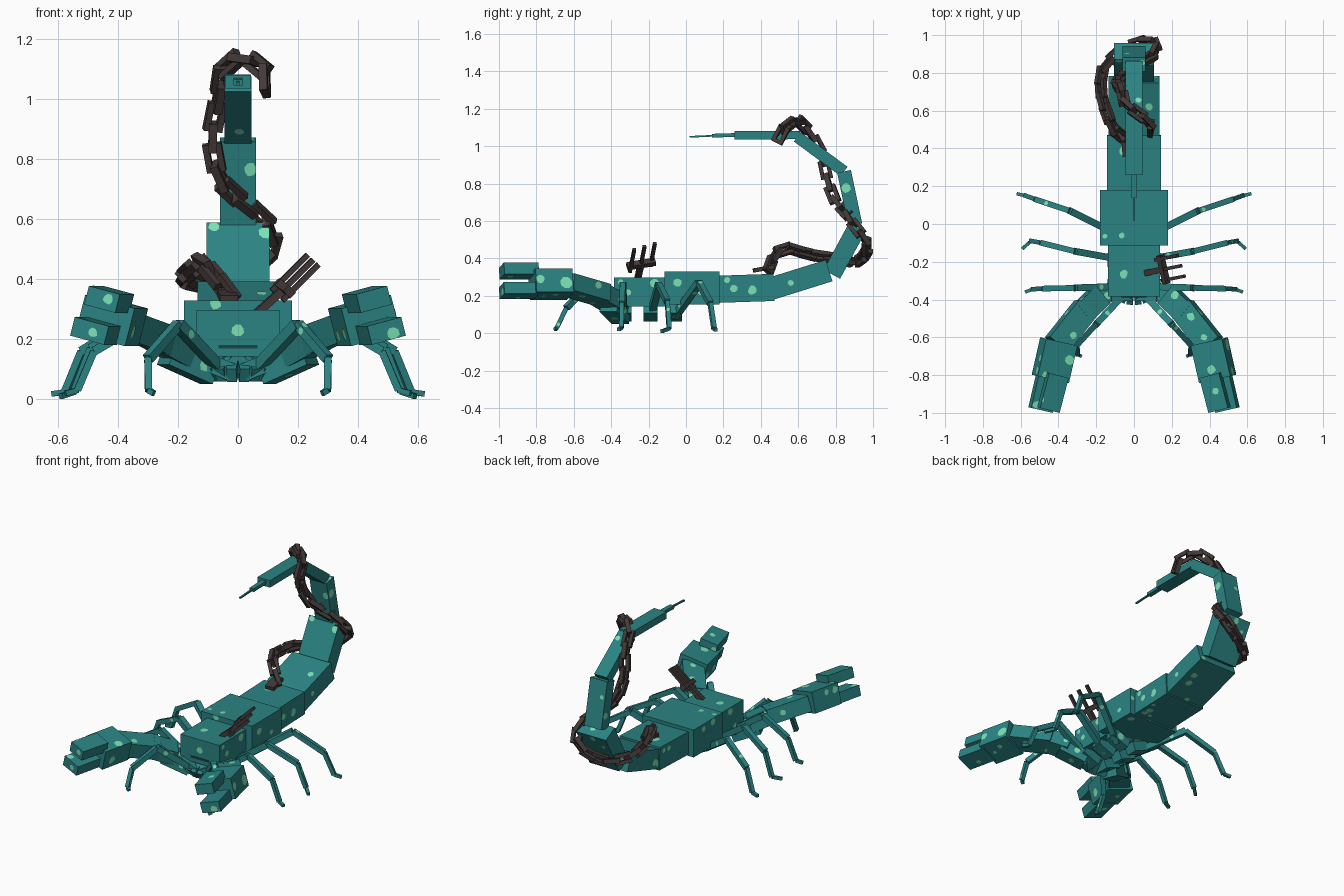
import bpy, math, random
from mathutils import Vector, Matrix

if "Cube" in bpy.data.objects:
    bpy.data.objects.remove(bpy.data.objects["Cube"])

random.seed(11)


def material(name, rgb):
    m = bpy.data.materials.new(name)
    m.diffuse_color = (*rgb, 1)
    m.use_nodes = True
    m.node_tree.nodes["Principled BSDF"].inputs["Base Color"].default_value = m.diffuse_color
    return m


TEAL = material("teal_shell", (0.024, 0.228, 0.228))
SPOT = material("pale_green_spot", (0.20, 0.75, 0.45))
IRON = material("dark_iron", (0.056, 0.041, 0.040))
DARK = material("dark_teal", (0.008, 0.06, 0.06))

# Main speckles per part: (facing axis, the two other coordinates, radius)
MARKS = {
    "head": [("-y", 0, .23, .021), ("z", -.055, -.265, .023), ("x", -.17, .265, .024),
             ("x", -.31, .22, .018), ("x", -.35, .275, .014)],
    "thorax": [("-y", -.075, .317, .018), ("z", -.065, -.06, .016), ("z", -.155, -.065, .014),
               ("x", -.045, .272, .022), ("x", .08, .22, .016)],
    "tail_segment_1": [("z", -.05, .385, .03), ("x", .255, .24, .02), ("x", .355, .23, .024),
                       ("x", .22, .285, .016)],
    "tail_segment_2": [("x", .56, .27, .016), ("z", .08, .62, .02)],
    "tail_segment_3": [("-y", .092, .555, .022), ("-y", -.08, .575, .02), ("x", .92, .53, .014)],
    "tail_segment_4": [("-y", .042, .765, .024), ("x", .855, .775, .025)],
    "right_palm": [("x", -.78, .29, .024), ("x", -.64, .27, .032), ("z", .41, -.77, .024)],
    "left_palm": [("z", -.34, -.72, .026), ("z", -.47, -.8, .018)],
    "right_arm_upper": [("-y", .28, .2, .026), ("z", .37, -.6, .018), ("z", .3, -.49, .022)],
    "left_arm_upper": [("z", -.32, -.59, .02)],
    "right_arm_base": [("-y", .24, .15, .018)],
    "left_arm_base": [("-y", -.11, .115, .02)],
    "right_lower_finger": [("-y", .515, .22, .022), ("z", .54, -.81, .016)],
    "left_upper_finger": [("z", -.49, -.93, .016)],
}


def frame(p, q, up):
    """Matrix at the middle of p-q, local y along p-q, local z near up."""
    y = (q - p).normalized()
    x = y.cross(Vector(up)).normalized()
    m = Matrix((x, y, x.cross(y))).transposed().to_4x4()
    m.translation = (p + q) / 2
    return m


def finish(name, verts, faces, mats, index=None):
    me = bpy.data.meshes.new(name)
    me.from_pydata([tuple(v) for v in verts], [], faces)
    for m in mats:
        me.materials.append(m)
    for f, i in zip(me.polygons, index or []):
        f.material_index = i
    ob = bpy.data.objects.new(name, me)
    bpy.context.collection.objects.link(ob)
    return ob


def add_box(verts, faces, m, size, centre=(0, 0, 0)):
    b = len(verts)
    for x in (-.5, .5):
        for y in (-.5, .5):
            for z in (-.5, .5):
                verts.append(m @ (Vector(centre) + Vector((x * size[0], y * size[1], z * size[2]))))
    faces += [[b + i for i in f] for f in ((0, 1, 3, 2), (4, 6, 7, 5), (0, 4, 5, 1),
                                           (2, 3, 7, 6), (0, 2, 6, 4), (1, 5, 7, 3))]


def add_spot(verts, faces, m, size, axis, side, ca, cb, r):
    """Thin ragged octagon lying on one box face, kept inside its edges."""
    a, b = (axis + 1) % 3, (axis + 2) % 3
    base = len(verts)
    for k in range(8):
        t = side * math.tau * (k + .5) / 8
        rr = r * random.uniform(.85, 1.15)
        v = Vector((0, 0, 0))
        v[axis] = side * (size[axis] / 2 + .0015)
        v[a] = max(-size[a] / 2, min(size[a] / 2, ca + rr * math.cos(t)))
        v[b] = max(-size[b] / 2, min(size[b] / 2, cb + rr * math.sin(t)))
        verts.append(m @ v)
    faces.append(list(range(base, base + 8)))


def bar(name, p, q, w, h, up=(0, 0, 1), mat=TEAL, spots=0.0):
    """Box from p to q; spots is the number of random speckles per 0.01 square units."""
    p, q = Vector(p), Vector(q)
    m = frame(p, q, up)
    size = Vector((w, (q - p).length, h))
    verts, faces = [], []
    add_box(verts, faces, m, size)
    rot, inv = m.to_3x3(), m.inverted()
    taken = set()
    # placed speckles, projected along their facing axis
    for facing, u, v, r in MARKS.get(name, ()):
        ax = "xyz".index(facing[-1])
        d = Vector((0, 0, 0))
        d[ax] = -1 if facing[0] == "-" else 1
        pt = Vector({0: (0, u, v), 1: (u, 0, v), 2: (u, v, 0)}[ax])
        ld, lp = rot.transposed() @ d, inv @ pt
        axis = max(range(3), key=lambda i: abs(ld[i]))
        side = 1 if ld[axis] > 0 else -1
        hit = lp + ld * ((side * size[axis] / 2 - lp[axis]) / ld[axis])
        add_spot(verts, faces, m, size, axis, side, hit[(axis + 1) % 3], hit[(axis + 2) % 3], r)
        taken.add((axis, side))
    # random speckles on the remaining faces
    for axis in range(3) if spots else ():
        a, b = (axis + 1) % 3, (axis + 2) % 3
        for side in (-1, 1):
            if (axis, side) in taken:
                continue
            for _ in range(int(size[a] * size[b] / 0.01 * spots + random.random())):
                r = min(random.uniform(.013, .024), size[a] * .4, size[b] * .4)
                ca, cb = (random.uniform(-1, 1) * (size[i] / 2 - r) for i in (a, b))
                add_spot(verts, faces, m, size, axis, side, ca, cb, r)
    return finish(name, verts, faces, [mat, SPOT], [0] * 6 + [1] * (len(faces) - 6))


# Body
bar("head", (0, -.385, .22), (0, -.10, .22), .275, .155, spots=.4)
bar("thorax", (0, -.115, .242), (0, .18, .242), .36, .175, spots=.4)
bar("mouth_slot", (0, -.388, .175), (0, -.384, .175), .13, .012, mat=DARK)

# Tail: (start y z, end y z, width, thickness, speckles)
tail = [((.17, .235), (.47, .245), .285, .145, .4),
        ((.445, .235), (.765, .335), .27, .12, .35),
        ((.78, .315), (.915, .565), .21, .10, .4),
        ((.905, .58), (.845, .865), .12, .075, .4),
        ((.845, .865), (.595, 1.05), .09, .062, .3),
        ((.61, 1.06), (.26, 1.058), .088, .045, 0)]
for i, (a, b, w, h, n) in enumerate(tail):
    bar(f"tail_segment_{i + 1}", (0, *a), (0, *b), w, h, (0, -.5, .7), spots=n)
bar("stinger_base", (0, .265, 1.06), (0, .14, 1.056), .03, .02)
bar("stinger_needle", (0, .15, 1.056), (0, .02, 1.05), .011, .009)

# Paired limbs
legs = [
    [(.08, -.06, .09), (.34, .07, .27), (.52, .13, .16), (.575, .15, .025), (.62, .16, .018)],
    [(.06, -.19, .09), (.31, -.145, .26), (.49, -.10, .17), (.545, -.09, .025), (.59, -.13, .010)],
    [(.06, -.33, .09), (.31, -.338, .26), (.48, -.342, .16), (.535, -.345, .03), (.575, -.36, .02)],
    [(.05, -.37, .09), (.20, -.53, .25), (.30, -.64, .135), (.298, -.69, .03), (.28, -.70, .02)],
]
for s, tag in ((1, "right"), (-1, "left")):
    def mir(p):
        return (s * p[0], p[1], p[2])

    for n, path in enumerate(legs):
        for k, (a, b) in enumerate(zip(path, path[1:])):
            t = (.036, .030, .024, .018)[k]
            bar(f"{tag}_leg_{n + 1}_part_{k + 1}", mir(a), mir(b), t, t, spots=.4 if k != 2 else .2)
        # hip block under the body
        y = path[0][1]
        bar(f"{tag}_hip_{n + 1}", mir((.02, y, .09)), mir((.13, y, .135)), .075, .06, spots=.3)

    # Pincer arm and claw, claw rolled inwards
    roll = (-s * .27, 0, 1)
    bar(f"{tag}_arm_base", mir((.09, -.345, .09)), mir((.235, -.41, .155)), .10, .085, spots=.4)
    bar(f"{tag}_arm_lower", mir((.18, -.38, .16)), mir((.28, -.475, .215)), .12, .095, roll, spots=.4)
    bar(f"{tag}_arm_upper", mir((.255, -.445, .205)), mir((.41, -.64, .262)), .13, .095, roll, spots=.4)
    bar(f"{tag}_palm", mir((.398, -.622, .262)), mir((.443, -.82, .262)), .175, .13, roll, spots=.5)
    bar(f"{tag}_upper_finger", mir((.405, -.80, .333)), mir((.453, -.985, .333)), .11, .064, roll, spots=.4)
    bar(f"{tag}_lower_finger", mir((.452, -.80, .228)), mir((.495, -.985, .228)), .12, .064, roll, spots=.4)

    # Mouthparts fanned out below the head
    for k, x in enumerate((.022, .06, .095)):
        bar(f"{tag}_mouthpart_{k + 1}", mir((x * .4, -.32, .135)), mir((x, -.415 + .012 * k, .08)), .034, .05)

# Chain wound around the tail
path = [Vector(p) for p in (
    (-.02, .44, .335), (-.09, .475, .43), (-.13, .55, .455), (-.17, .66, .42), (-.18, .80, .40),
    (-.09, .91, .38), (.03, .965, .42), (.115, .965, .50), (.115, .90, .57), (.04, .86, .64),
    (-.04, .80, .70), (-.085, .76, .80), (-.085, .74, .90), (-.065, .71, 1.0), (-.05, .64, 1.10),
    (0, .60, 1.14), (.07, .55, 1.12), (.09, .52, 1.09), (.09, .49, 1.03))]


def link(name, p, q, twist):
    """Hollow rectangular link made of two rails and two end bars."""
    m = frame(p, q, (.3, .5, .8)) @ Matrix.Rotation(twist, 4, 'Y')
    n, w, t = (q - p).length + .028, .064, .021
    verts, faces = [], []
    for d in (-1, 1):
        add_box(verts, faces, m, (t, n, t * 1.3), (d * (w - t) / 2, 0, 0))
        add_box(verts, faces, m, (w - 2 * t, t, t * 1.3), (0, d * (n - t) / 2, 0))
    finish(name, verts, faces, [IRON])


# even spacing along the path
lengths = [(b - a).length for a, b in zip(path, path[1:])]
count = round(sum(lengths) / .07)
stops = []
for i in range(count + 1):
    d, k = sum(lengths) * i / count, 0
    while k < len(lengths) - 1 and d > lengths[k]:
        d -= lengths[k]
        k += 1
    stops.append(path[k].lerp(path[k + 1], min(1, d / lengths[k])))
for i, (a, b) in enumerate(zip(stops, stops[1:])):
    link(f"chain_link_{i + 1}", a, b, math.radians(25 + 90 * (i % 2)))
bar("chain_anchor", (-.03, .36, .335), (-.04, .47, .355), .06, .022, mat=IRON)

# Three-pronged fork stuck in the back
tip = Vector((.10, .02, .10))
cross = Vector((.155, -.24, .37))
span = Vector((-.017, .075, .012))
bar("fork_shaft", (.06, -.26, .285), cross, .032, .026, mat=IRON)
bar("fork_crossbar", cross - span, cross + span, .035, .028, tip, mat=IRON)
for k in (-1, 0, 1):
    base = cross + Vector((-.018, .055, .016)) * k
    bar(f"fork_prong_{k + 2}", base - tip * .25, base + tip * .95, .018, .018, mat=IRON)
